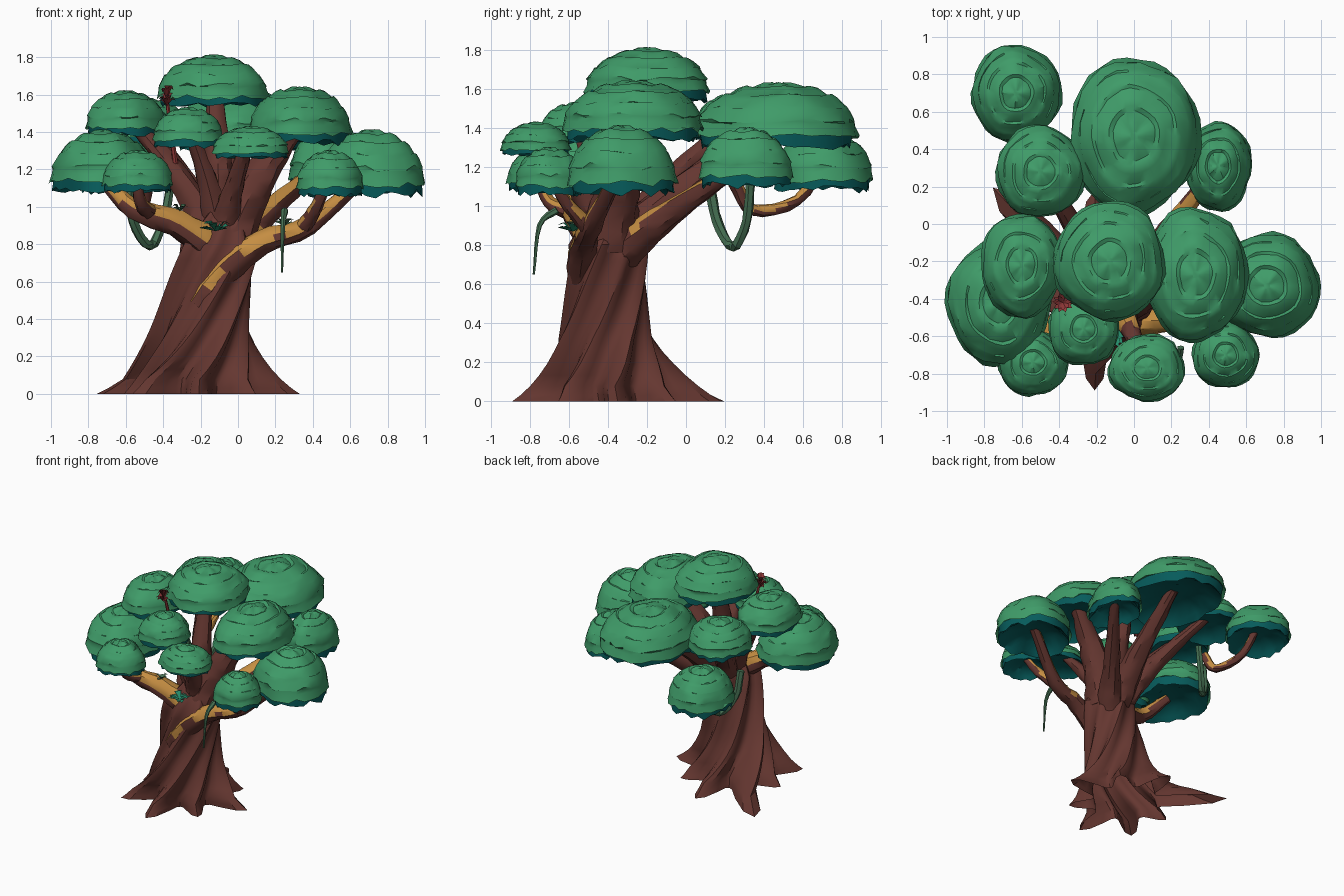
import bpy, bmesh, math, random
from mathutils import Vector

if "Cube" in bpy.data.objects:
    bpy.data.objects.remove(bpy.data.objects["Cube"])

random.seed(4)


def material(name, r, g, b):
    m = bpy.data.materials.new(name)
    m.diffuse_color = (r, g, b, 1)
    m.use_nodes = True
    m.node_tree.nodes["Principled BSDF"].inputs["Base Color"].default_value = m.diffuse_color
    return m


BARK = material("bark brown", .13, .038, .03)
MOSS = material("ochre moss", .56, .27, .055)
LEAF = material("leaf green", .05, .33, .14)
UNDER = material("under leaf teal", .002, .105, .105)
VINE = material("vine green", .06, .16, .085)
FLOWER = material("flower red", .28, .04, .04)
PLANT = material("plant green", .02, .27, .15)


def finish(name, bm, mats):
    me = bpy.data.meshes.new(name)
    bm.to_mesh(me)
    bm.free()
    for m in mats:
        me.materials.append(m)
    ob = bpy.data.objects.new(name, me)
    bpy.context.collection.objects.link(ob)


def loft(bm, rings):
    """Skin closed rings of equal length and cap both ends."""
    rows = [[bm.verts.new(p) for p in r] for r in rings]
    n = len(rows[0])
    bands = [[bm.faces.new((a[i], a[(i + 1) % n], b[(i + 1) % n], b[i])) for i in range(n)]
             for a, b in zip(rows, rows[1:])]
    bands.insert(0, [bm.faces.new(rows[0][::-1])])
    bands.append([bm.faces.new(rows[-1])])
    bmesh.ops.recalc_face_normals(bm, faces=bm.faces)
    return bands


def spline(pts, steps=4):
    """Catmull-Rom curve through the points."""
    p = [Vector(q) for q in pts]
    p = [2 * p[0] - p[1]] + p + [2 * p[-1] - p[-2]]
    out = []
    for a, b, c, d in zip(p, p[1:], p[2:], p[3:]):
        for s in range(steps):
            t = s / steps
            out.append(b + (c - a) * (t / 2) + (2 * a - 5 * b + 4 * c - d) * (t * t / 2)
                       + (3 * b - a - 3 * c + d) * (t ** 3 / 2))
    return out + [p[-2]]


def tube(name, pts, r0, r1, mats, moss=9.0, sides=10):
    path = spline(pts)
    last = len(path) - 1
    rings = []
    for i, c in enumerate(path):
        d = (path[min(i + 1, last)] - path[max(i - 1, 0)]).normalized()
        u = d.cross(Vector((.3, .9, .1))).normalized()
        v = d.cross(u)
        r = r0 + (r1 - r0) * i / last
        rings.append([c + (u * math.cos(a) + v * math.sin(a)) * r * random.uniform(.9, 1.08)
                      for a in [math.tau * k / sides for k in range(sides)]])
    bm = bmesh.new()
    loft(bm, rings)
    # moss grows on faces that look upward
    for f in bm.faces:
        f.normal_update()
        z = f.calc_center_median().z
        f.material_index = int(f.normal.z > moss + random.uniform(-.1, .1) and .5 < z < 1.16)
    finish(name, bm, mats)


# ---- twisted trunk with eight flaring roots (root reach per direction), open below
ROOTS = [.54, .42, .53, .77, .4, .5, .54, .43]
rings = []
for j in range(15):
    z = .98 * (j / 14) ** 1.3
    close = 1 - .6 * max(0, (z - .82) / .16)
    valley = (.18 + .07 * math.exp(-(z / .3) ** 2)) * close
    weight = (.12 + .88 * math.exp(-6.5 * z)) * close
    cx = -.21 + .12 * min(1, z / .82) ** 1.3
    cy = -.35 - .055 * min(1, z / .3)
    ring = []
    for k in range(64):
        a = math.tau * k / 64
        reach = ROOTS[round(8 * a / math.tau) % 8] - .25
        rad = valley + reach * weight * (.5 + .5 * math.cos(8 * a)) ** 1.5
        b = a + 2 * max(0, z - .08)
        ring.append((cx + rad * math.cos(b), cy + rad * math.sin(b), z))
    rings.append(ring)
bm = bmesh.new()
base = loft(bm, rings)[0]
bmesh.ops.delete(bm, geom=base, context='FACES_ONLY')
finish("trunk", bm, [BARK])

# ---- leaf clusters: centre x, y, bottom z, top z, half widths
CLUSTERS = {
    "far_back": (-.63, .7, 1.08, 1.38, .24, .26), "back": (0, .47, 1.3, 1.63, .35, .42),
    "top": (-.13, -.2, 1.54, 1.81, .3, .32), "front_right": (.33, -.27, 1.34, 1.64, .275, .36),
    "back_right": (.45, .31, 1.1, 1.4, .18, .24), "right": (.71, -.33, 1.06, 1.41, .29, .28),
    "low_right": (.49, -.7, 1.06, 1.3, .18, .18), "front": (.07, -.77, 1.26, 1.43, .205, .18),
    "front_left": (-.27, -.56, 1.32, 1.53, .19, .2), "upper_left": (-.6, -.22, 1.38, 1.62, .22, .28),
    "left": (-.72, -.42, 1.08, 1.41, .28, .34), "low_left": (-.54, -.74, 1.08, 1.3, .19, .18),
    "back_left": (-.5, .28, 1.34, 1.58, .24, .25)}

# dome outline as radius, height, raggedness: teal underside, then leafy tiers with lips
PROFILE = [(.3, .3, .5), (.62, .25, .9), (.82, .12, 1), (.93, .02, 1.6), (.93, .24, .4)]
for j in range(15):
    t = math.sin(j / 14.5 * math.pi / 2)
    lip = j % 3 == 0
    PROFILE.append((.97 * (1 - t ** 2.1) ** .476 + .035 * lip, .22 + .78 * t - .055 * lip, 1.2 if lip else .35))

N = 30
for name, (cx, cy, z0, z1, rx, ry) in CLUSTERS.items():
    w = random.uniform(0, math.tau)
    rings = []
    for r, h, rag in PROFILE:
        ring = []
        for k in range(N):
            a = math.tau * k / N
            s = r * (1 + .022 * math.sin(3 * a + w) + .02 * math.sin(5 * a + 2 * w + 4 * h)
                     + .02 * rag * random.uniform(-1, 1))
            zz = h + .04 * rag * r * random.uniform(-1, 1) + .015 * math.sin(4 * a + w)
            ring.append((cx + rx * s * math.cos(a), cy + ry * s * math.sin(a), z0 + (z1 - z0) * zz))
        rings.append(ring)
    bm = bmesh.new()
    for band in loft(bm, rings)[:5]:
        for f in band:
            f.material_index = 1
    finish(name + "_leaf_cluster", bm, [LEAF, UNDER])


# ---- branches that rise from the trunk into their cluster (power < 1 climbs first)
def branch(name, z, r, power=.7, moss=9.0):
    cx, cy, z0, z1, _, _ = CLUSTERS[name]
    root, tip = Vector((-.09, -.4, z)), Vector((cx, cy, z0 + .12))
    pts = []
    for t in (.1, .3, .6, 1):
        p = root.lerp(tip, t)
        p.z = z + (tip.z - z) * t ** power
        pts.append(p)
    tube(name + "_branch", pts, r, r * .34, [BARK, MOSS], moss)


branch("top", .65, .11, .6)
branch("front_right", .6, .155, .6)
branch("upper_left", .7, .1)
branch("back", .65, .12)
branch("back_left", .65, .1)
branch("front_left", .7, .08, .6, .3)
branch("front", .7, .08, .6, .3)
branch("back_right", .65, .1, .75, .45)

# ---- the low limbs and their forks
LIMB = [BARK, MOSS]
tube("right_limb", [(-.2, -.49, .48), (-.07, -.53, .66), (.13, -.52, .81), (.38, -.48, .9), (.7, -.34, 1.18)],
     .1, .035, LIMB, .08)
tube("right_limb_fork", [(.35, -.5, .89), (.42, -.6, 1.0), (.49, -.7, 1.16)], .045, .025, LIMB, .1)
tube("left_limb", [(-.1, -.45, .76), (-.33, -.53, .91), (-.56, -.58, .99), (-.73, -.48, 1.16)],
     .1, .035, LIMB, .1)
tube("left_limb_fork", [(-.46, -.57, .96), (-.52, -.7, 1.02), (-.54, -.76, 1.16)], .045, .025, LIMB, .1)
tube("far_back_limb", [(-.48, .25, 1.12), (-.52, .34, .98), (-.59, .57, 1.03), (-.63, .72, 1.26)],
     .035, .028, LIMB, .1)

# ---- hanging vines
tube("vine_loop", [(-.58, .12, 1.12), (-.56, .16, .92), (-.47, .24, .79), (-.4, .31, .92), (-.36, .33, 1.12)],
     .028, .025, [VINE], sides=6)
tube("vine_strip", [(.25, -.66, .98), (.24, -.75, .9), (.235, -.78, .65)], .02, .006, [VINE], sides=6)
tube("flower_stem", [(-.33, -.34, 1.2), (-.38, -.4, 1.57)], .015, .01, [FLOWER], sides=6)


# ---- small plants: a rosette of pointed, drooping leaves
def rosette(name, c, size, count, mat, lift):
    bm = bmesh.new()
    c = Vector(c)
    for k in range(count):
        a = math.tau * k / count + random.uniform(-.2, .2)
        d = Vector((math.cos(a), math.sin(a), 0)) * size
        s = Vector((-d.y, d.x, 0)) * .3
        up = Vector((0, 0, size * lift * random.uniform(.5, 1.3)))
        mid = c + d * .55 + up
        bm.faces.new([bm.verts.new(p) for p in (c, mid - s, c + d + up * .7, mid + s)])
    finish(name, bm, [mat])


rosette("red_flower", (-.38, -.42, 1.54), .055, 10, FLOWER, 1)
rosette("red_flower_heart", (-.38, -.42, 1.57), .045, 8, FLOWER, 1.5)
rosette("crotch_plant", (-.12, -.58, .87), .085, 10, PLANT, .5)
rosette("right_limb_plant", (.25, -.55, .9), .06, 7, VINE, .6)
rosette("left_limb_plant", (-.31, -.54, .97), .05, 7, VINE, .8)

# ---- smooth shading with sharp edges kept
bpy.ops.object.select_all(action='SELECT')
bpy.context.view_layer.objects.active = bpy.data.objects["trunk"]
bpy.ops.object.shade_smooth_by_angle(angle=math.radians(35))
